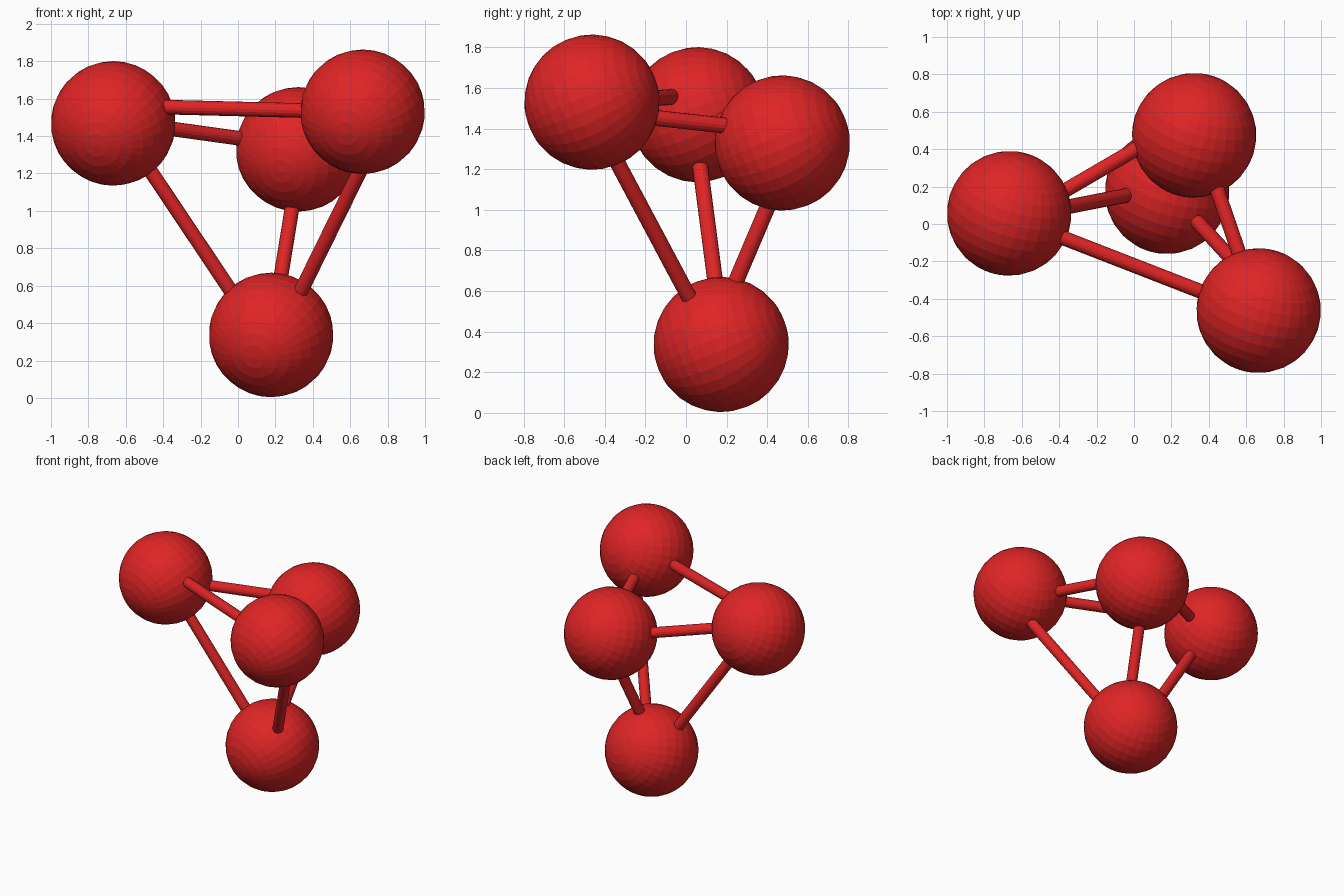
import bpy
from mathutils import Vector

if "Cube" in bpy.data.objects:
    bpy.data.objects.remove(bpy.data.objects["Cube"])

BALL_R = 0.333
ROD_R = 0.039

red = bpy.data.materials.new("red")
red.diffuse_color = (0.74, 0.018, 0.019, 1)
red.use_nodes = True
red.node_tree.nodes["Principled BSDF"].inputs["Base Color"].default_value = red.diffuse_color


def finish(name):
    ob = bpy.context.object
    ob.name = name
    ob.data.materials.append(red)
    return ob


# Balls: flat-faced spheres sharing one tilted pole axis
tilt = Vector((-0.28, -0.89, -0.36)).to_track_quat('Z', 'Y').to_euler()
balls = {
    "left_ball": (-0.667, 0.057, 1.468),
    "right_ball": (0.666, -0.463, 1.530),
    "back_ball": (0.321, 0.474, 1.329),
    "bottom_ball": (0.177, 0.173, 0.337),
}
for name, pos in balls.items():
    bpy.ops.mesh.primitive_uv_sphere_add(segments=32, ring_count=16, radius=BALL_R,
                                         location=pos, rotation=tilt)
    finish(name)


# Rods: run between points on the ball surfaces and sink a little inside
def rod(name, a, b, sink=0.08):
    a, b = Vector(a), Vector(b)
    d = b - a
    bpy.ops.mesh.primitive_cylinder_add(vertices=16, radius=ROD_R, depth=d.length + 2 * sink,
                                        location=(a + b) / 2,
                                        rotation=d.to_track_quat('Z', 'Y').to_euler())
    finish(name)


rod("left_right_rod", (-0.39, -0.07, 1.555), (0.33, -0.35, 1.537))
rod("left_back_rod", (-0.35, 0.19, 1.438), (0.01, 0.40, 1.388))
rod("right_back_rod", (0.556, -0.14, 1.451), (0.446, 0.18, 1.416))
rod("left_bottom_rod", (-0.472, 0.069, 1.22), (-0.0455, 0.152, 0.583))
rod("right_bottom_rod", (0.636, -0.31, 1.18), (0.342, 0.008, 0.583))
rod("back_bottom_rod", (0.288, 0.40, 1.01), (0.231, 0.251, 0.66))
